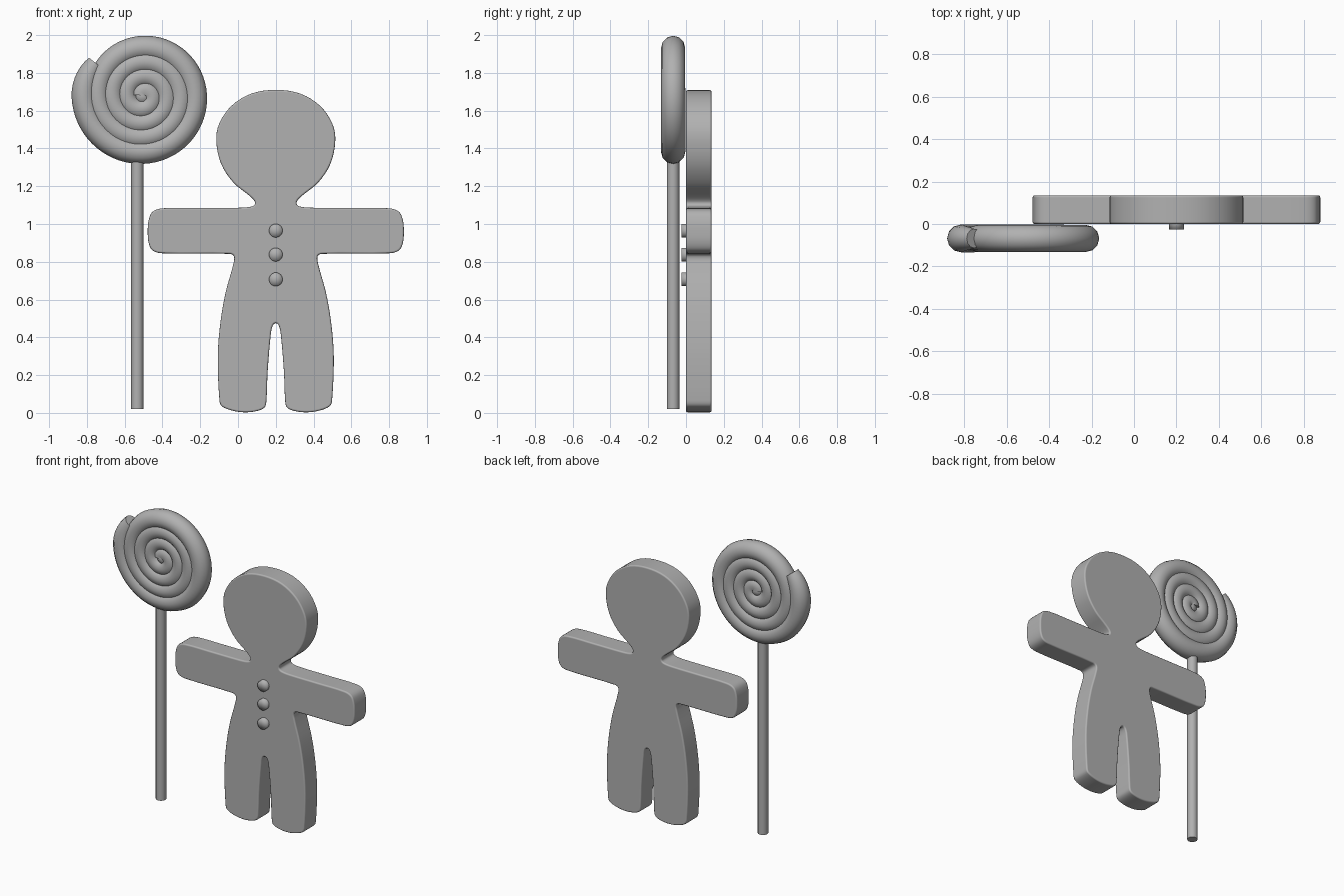
import bpy, bmesh, math
from mathutils import Vector

if "Cube" in bpy.data.objects:
    bpy.data.objects.remove(bpy.data.objects["Cube"])

GREY = bpy.data.materials.new("dark_grey")
GREY.diffuse_color = (0.44, 0.44, 0.44, 1)
GREY.use_nodes = True
GREY.node_tree.nodes["Principled BSDF"].inputs["Base Color"].default_value = GREY.diffuse_color


def finish(obj, angle=50):
    """Material and smooth shading."""
    obj.data.materials.clear()
    obj.data.materials.append(GREY)
    bpy.ops.object.select_all(action='DESELECT')
    bpy.context.view_layer.objects.active = obj
    obj.select_set(True)
    bpy.ops.object.shade_smooth_by_angle(angle=math.radians(angle))


def rounded_loop(pts, steps=4):
    """Smooth closed curve through the points."""
    pts = [Vector(p) for p in pts]
    n = len(pts)
    tan = [(pts[(i + 1) % n] - pts[i - 1]).normalized() for i in range(n)]
    out = []
    for i in range(n):
        a, b = pts[i], pts[(i + 1) % n]
        length = (b - a).length
        for s in range(steps):
            t = s / steps
            out.append(a * (2*t**3 - 3*t**2 + 1) + b * (3*t**2 - 2*t**3)
                       + tan[i] * length * (t**3 - 2*t**2 + t)
                       + tan[(i + 1) % n] * length * (t**3 - t**2))
    return out


def cylinder(name, radius, depth, loc, rot=(0, 0, 0), sides=16):
    bpy.ops.mesh.primitive_cylinder_add(vertices=sides, radius=radius, depth=depth,
                                        end_fill_type='TRIFAN', location=loc, rotation=rot)
    obj = bpy.context.object
    obj.name = name
    return obj


# Cookie body: half outline mirrored about its centre line, then extruded
CX = 0.20
half = [(0, 1.71), (0.13, 1.69), (0.235, 1.625), (0.30, 1.53), (0.315, 1.44),
        (0.29, 1.32), (0.225, 1.22), (0.14, 1.15), (0.112, 1.12), (0.114, 1.10),
        (0.14, 1.09), (0.20, 1.086), (0.40, 1.085), (0.60, 1.083), (0.652, 1.065),
        (0.673, 1.02), (0.678, 0.96), (0.673, 0.90), (0.652, 0.86), (0.60, 0.845),
        (0.245, 0.842), (0.222, 0.83), (0.224, 0.79), (0.265, 0.64), (0.293, 0.48),
        (0.307, 0.30), (0.298, 0.065), (0.285, 0.035), (0.23, 0.012), (0.165, 0.003),
        (0.10, 0.01), (0.06, 0.028), (0.05, 0.06), (0.043, 0.22), (0.026, 0.42),
        (0.016, 0.462), (0, 0.475)]
outline = half + [(-x, z) for x, z in half[-2:0:-1]]
bm = bmesh.new()
face = bm.faces.new([bm.verts.new((CX + p.x, 0, p.y)) for p in rounded_loop(outline)])
res = bmesh.ops.extrude_face_region(bm, geom=[face])
for v in res['geom']:
    if isinstance(v, bmesh.types.BMVert):
        v.co.y = 0.135
bmesh.ops.recalc_face_normals(bm, faces=bm.faces)
mesh = bpy.data.meshes.new("cookie_body")
bm.to_mesh(mesh)
bm.free()
body = bpy.data.objects.new("cookie_body", mesh)
bpy.context.collection.objects.link(body)
finish(body)
bevel = body.modifiers.new("soft_edge", 'BEVEL')
bevel.width = 0.01
bevel.segments = 3
bevel.limit_method = 'ANGLE'
bevel.angle_limit = math.radians(60)
bevel.use_clamp_overlap = False
bevel.harden_normals = True

# Buttons, fully smooth so they read as domes
for i, z in enumerate((0.965, 0.838, 0.707)):
    finish(cylinder(f"button_{i + 1}", 0.036, 0.055, (CX, 0.0025, z), (math.pi / 2, 0, 0), 24), 180)

# Lollipop stick
finish(cylinder("lollipop_stick", 0.033, 1.38, (-0.533, -0.068, 0.71), sides=12))

# Lollipop candy: a rope wound outward clockwise into a spiral, with a tapered tail
TURNS, STEPS = 4.05, 200
END = math.radians(145)
curve = bpy.data.curves.new("lollipop_candy", 'CURVE')
curve.dimensions = '3D'
curve.bevel_depth = 0.067
curve.bevel_resolution = 4
curve.use_fill_caps = True
spline = curve.splines.new('POLY')
spline.points.add(STEPS)
for i, p in enumerate(spline.points):
    t = (i / STEPS) ** 0.7
    a = END + 2 * math.pi * TURNS * (1 - t)
    tail = max(0, (t - 0.975) / 0.025) ** 2
    r = 0.015 + 0.305 * t - 0.015 * tail
    p.co = (-0.503 + r * math.cos(a), -0.068, 1.677 + r * math.sin(a), 1)
    p.radius = 0.82 + 0.16 * t - 0.3 * tail
candy = bpy.data.objects.new("lollipop_candy", curve)
bpy.context.collection.objects.link(candy)
bpy.ops.object.select_all(action='DESELECT')
bpy.context.view_layer.objects.active = candy
candy.select_set(True)
bpy.ops.object.convert(target='MESH')
finish(bpy.context.object)

# Core that closes the middle of the spiral
bpy.ops.mesh.primitive_uv_sphere_add(segments=16, ring_count=10, radius=0.05,
                                     location=(-0.503, -0.068, 1.677))
bpy.context.object.name = "candy_core"
finish(bpy.context.object)
